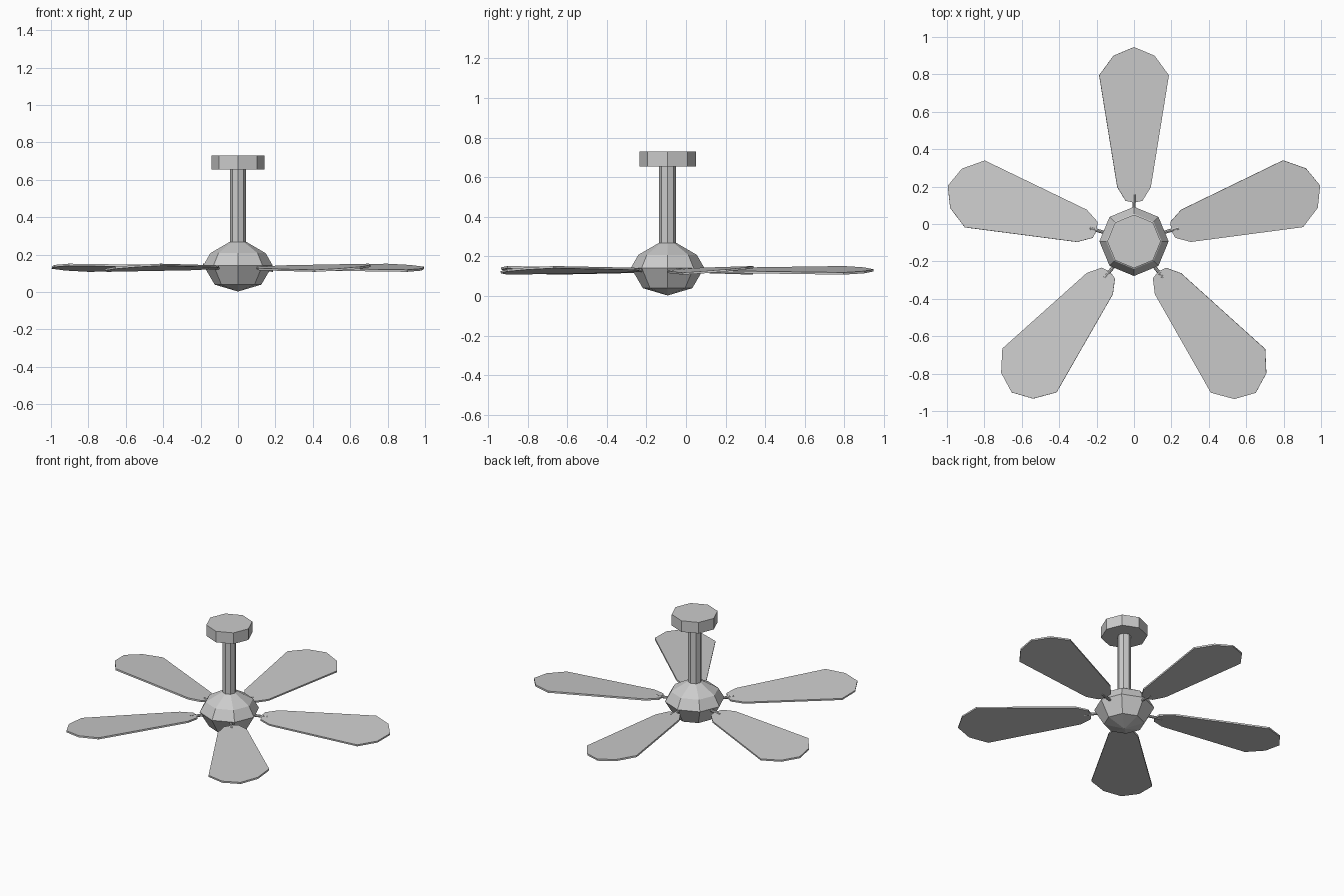
import bpy, bmesh
from math import radians, cos, sin, pi
from mathutils import Matrix

if "Cube" in bpy.data.objects:
    bpy.data.objects.remove(bpy.data.objects["Cube"])

AXIS_Y = -0.093      # rotor axis sits slightly in front of the origin
BLADE_Z = 0.13
SIDES = 8


def finish(name, bm, matrix=Matrix()):
    bmesh.ops.recalc_face_normals(bm, faces=bm.faces)
    mesh = bpy.data.meshes.new(name)
    bm.to_mesh(mesh)
    bm.free()
    obj = bpy.data.objects.new(name, mesh)
    obj.matrix_world = Matrix.Translation((0, AXIS_Y, 0)) @ matrix
    bpy.context.collection.objects.link(obj)
    return obj


def lathe(name, profile):
    """Eight-sided turned part from (radius, z) points, closed at both ends."""
    bm = bmesh.new()
    rings = []
    for r, z in profile:
        if r == 0:
            rings.append([bm.verts.new((0, 0, z))] * SIDES)
        else:
            rings.append([bm.verts.new((r * cos(2 * pi * i / SIDES),
                                        r * sin(2 * pi * i / SIDES), z))
                          for i in range(SIDES)])
    for a, b in zip(rings, rings[1:]):
        for i in range(SIDES):
            j = (i + 1) % SIDES
            bm.faces.new(list(dict.fromkeys((a[i], a[j], b[j], b[i]))))
    for (r, z), ring in ((profile[0], rings[0]), (profile[-1], rings[-1])):
        if r > 0:
            bm.faces.new(ring)
    return finish(name, bm)


# Ceiling mount, down rod and motor housing
lathe("ceiling_mount", [(0.143, 0.655), (0.143, 0.73)])
lathe("down_rod", [(0.043, 0.25), (0.043, 0.66)])
lathe("motor_housing", [(0, 0.003), (0.125, 0.04), (0.185, 0.143),
                        (0.148, 0.208), (0.045, 0.268)])

# Blade half outline: (distance from axis, half width), root to tip
half = [(0.207, 0), (0.217, 0.045), (0.29, 0.09),
        (0.888, 0.187), (0.993, 0.11), (1.039, 0)]
outline = half + [(r, -w) for r, w in reversed(half[1:-1])]
THICK = 0.011


def blade(name, turn):
    bm = bmesh.new()
    face = bm.faces.new([bm.verts.new((r, w, -THICK / 2)) for r, w in outline])
    top = bmesh.ops.extrude_face_region(bm, geom=[face])["geom"]
    bmesh.ops.translate(bm, vec=(0, 0, THICK),
                        verts=[v for v in top if isinstance(v, bmesh.types.BMVert)])
    # pitch: the left edge (looking outwards) is raised
    pitch = Matrix.Rotation(radians(5), 4, 'X')
    finish(name, bm, turn @ pitch)


def bracket(name, turn):
    bm = bmesh.new()
    bmesh.ops.create_cone(bm, cap_ends=True, segments=SIDES, radius1=0.009,
                          radius2=0.009, depth=0.12,
                          matrix=Matrix.Translation((0.19, 0, 0))
                          @ Matrix.Rotation(pi / 2, 4, 'Y'))
    finish(name, bm, turn)


# Five blades with their brackets
for n, angle in enumerate((90, 163.4, 231, 308.8, 376.7), 1):
    turn = Matrix.Translation((0, 0, BLADE_Z)) @ Matrix.Rotation(radians(angle), 4, 'Z')
    blade(f"blade_{n}", turn)
    bracket(f"blade_bracket_{n}", turn)
